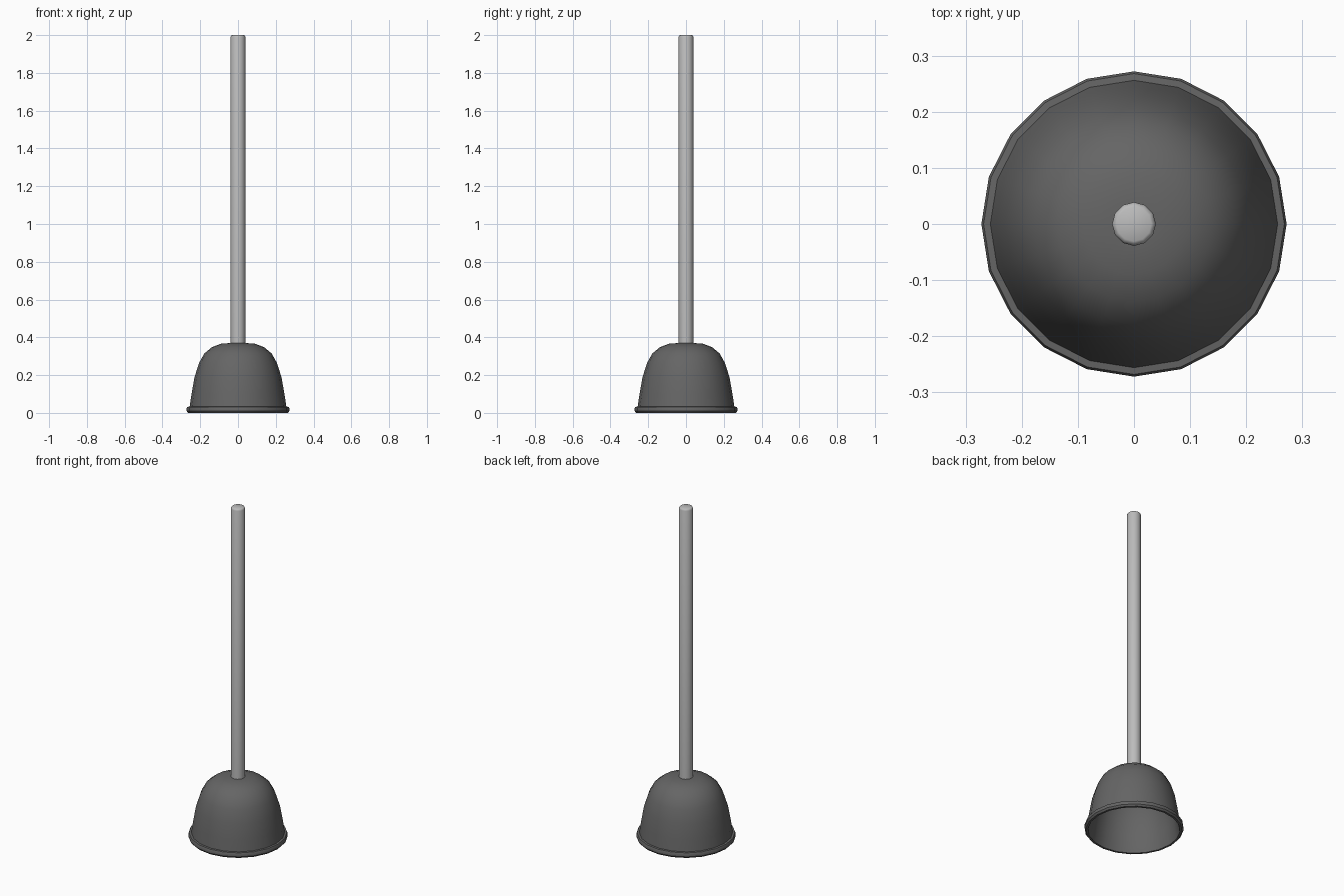
import bpy, bmesh, math

cube = bpy.data.objects.get("Cube")
if cube:
    bpy.data.objects.remove(cube, do_unlink=True)


def material(name, value):
    mat = bpy.data.materials.new(name)
    mat.use_nodes = True
    colour = (value, value, value, 1)
    mat.diffuse_color = colour
    mat.node_tree.nodes["Principled BSDF"].inputs["Base Color"].default_value = colour
    return mat


def lathe(name, profile, sides, mat, closed=False, smooth_angle=35):
    """Spin an (r, z) profile around z; open ends are capped."""
    bm = bmesh.new()
    rings = []
    for r, z in profile:
        rings.append([bm.verts.new((r * math.cos(a), r * math.sin(a), z))
                      for a in (2 * math.pi * i / sides for i in range(sides))])
    for a, b in zip(rings, rings[1:]):
        for i in range(sides):
            j = (i + 1) % sides
            bm.faces.new((a[i], a[j], b[j], b[i]))
    bm.faces.new(rings[0])
    bm.faces.new(rings[-1])
    bmesh.ops.recalc_face_normals(bm, faces=bm.faces)
    mesh = bpy.data.meshes.new(name)
    bm.to_mesh(mesh)
    bm.free()
    mesh.materials.append(mat)
    obj = bpy.data.objects.new(name, mesh)
    bpy.context.collection.objects.link(obj)
    bpy.ops.object.select_all(action="DESELECT")
    obj.select_set(True)
    bpy.context.view_layer.objects.active = obj
    bpy.ops.object.shade_smooth_by_angle(angle=math.radians(smooth_angle))
    return obj


rubber = material("dark grey rubber", 0.13)
grey = material("light grey handle", 0.5)

# Hollow rubber cup: outer dome, rolled lip, then the inner wall back up
outer = [(0.04, 0.37), (0.09, 0.366), (0.138, 0.348), (0.178, 0.315),
         (0.206, 0.265), (0.23, 0.19), (0.246, 0.10), (0.256, 0.033)]
lip = [(0.268, 0.032), (0.272, 0.024), (0.272, 0.010), (0.264, 0.0), (0.252, 0.0)]
inner = [(0.243, 0.033), (0.234, 0.10), (0.217, 0.188), (0.194, 0.258),
         (0.168, 0.305), (0.132, 0.335), (0.085, 0.353), (0.04, 0.357)]
lathe("rubber_cup", outer + lip + inner, 20, rubber)

# Straight handle with a softened top edge
lathe("handle", [(0.039, 0.358), (0.039, 1.99), (0.036, 1.997), (0.031, 2.0)],
      12, grey, smooth_angle=40)
